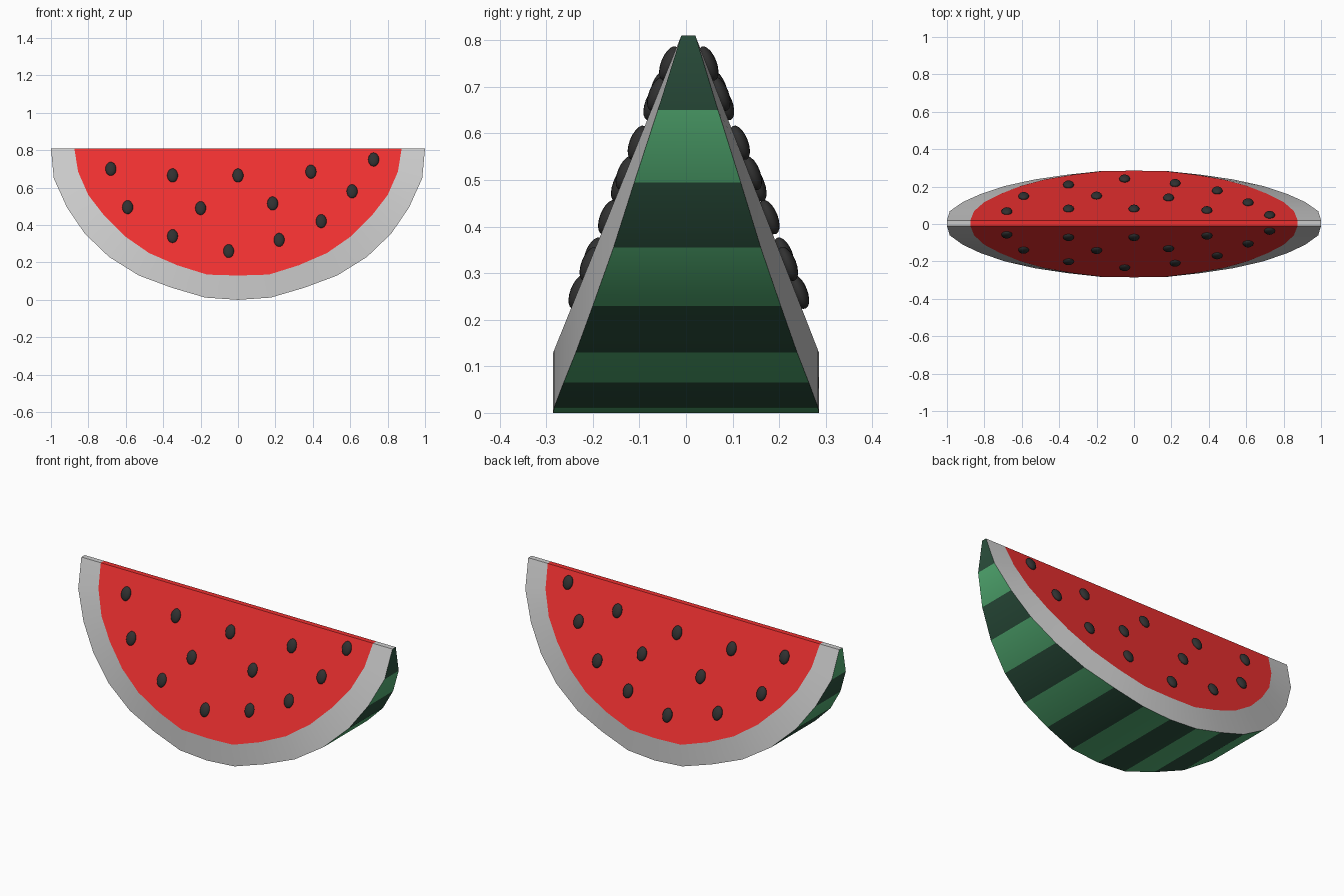
import bpy
import math

if "Cube" in bpy.data.objects:
    bpy.data.objects.remove(bpy.data.objects["Cube"])

# (outer x, outer z, inner x, inner z) at each rib, right tip down to the bottom
HALF = [(1.0, .81, .875, .81), (.985, .65, .855, .685), (.915, .495, .80, .56),
        (.82, .355, .715, .45), (.69, .23, .605, .34), (.53, .13, .475, .25),
        (.355, .065, .325, .185), (.175, .012, .165, .135), (0, 0, 0, .13)]
RIBS = HALF + [(-a, b, -c, d) for a, b, c, d in HALF[-2::-1]]
N = len(RIBS)
TOP = .81


def y_front(z):
    return -.01 - (TOP - z) * .4044


def y_back(z):
    return .02 + (TOP - z) * .39


def material(name, rgb):
    m = bpy.data.materials.new(name)
    m.diffuse_color = (*rgb, 1)
    m.use_nodes = True
    m.node_tree.nodes["Principled BSDF"].inputs["Base Color"].default_value = m.diffuse_color
    return m


def add_mesh(name, verts, faces, mats=()):
    me = bpy.data.meshes.new(name)
    me.from_pydata(verts, [], faces)
    for m in mats:
        me.materials.append(m)
    ob = bpy.data.objects.new(name, me)
    bpy.context.collection.objects.link(ob)
    return ob


def smooth(ob, angle):
    bpy.ops.object.select_all(action='DESELECT')
    ob.select_set(True)
    bpy.context.view_layer.objects.active = ob
    bpy.ops.object.shade_smooth_by_angle(angle=math.radians(angle))


red = material("flesh_red", (.85, .03, .03))
light = material("skin_light", (.09, .44, .18))
dark = material("skin_dark", (.026, .085, .05))
black = material("seed_black", (.03, .03, .03))

# Rib corner loops
in_f = [(c, y_front(d), d) for a, b, c, d in RIBS]
in_b = [(c, y_back(d), d) for a, b, c, d in RIBS]
out_f = [(a, y_front(d), b) for a, b, c, d in RIBS]
out_b = [(a, y_back(d), b) for a, b, c, d in RIBS]

# Red flesh: two flat cut faces and the narrow top strip
add_mesh("flesh", in_f + in_b,
         [list(range(N))[::-1], list(range(N, 2 * N)), [N - 1, 0, N, 2 * N - 1]], [red])

# Pale rind: border on both cut faces, plus the two tip caps
F, B, OF, OB = 0, N, 2 * N, 3 * N
faces = []
for k in range(N - 1):
    faces.append([F + k, F + k + 1, OF + k + 1, OF + k])
    faces.append([OB + k, OB + k + 1, B + k + 1, B + k])
e = N - 1
faces += [[F, OF, OB, B], [OF + e, F + e, B + e, OB + e]]
smooth(add_mesh("pale_rind", in_f + in_b + out_f + out_b, faces), 30)

# Striped outer skin
skin = add_mesh("striped_skin", out_f + out_b,
                [[k, k + 1, N + k + 1, N + k] for k in range(N - 1)], [dark, light])
for k, p in enumerate(skin.data.polygons):
    p.material_index = k % 2
smooth(skin, 30)

# Seeds on both cut faces
SEEDS = [(-.68, .70), (-.35, .665), (0, .665), (.39, .685), (.725, .75), (-.59, .495),
         (-.2, .49), (.185, .515), (.61, .58), (.445, .42), (-.35, .34), (.22, .32),
         (-.05, .26)]
bpy.ops.mesh.primitive_uv_sphere_add(segments=16, ring_count=10, radius=1)
first = bpy.context.object
first.data.materials.append(black)
smooth(first, 60)
for i, (x, z) in enumerate(SEEDS):
    for side in (-1, 1):
        ob = first if (i, side) == (0, -1) else first.copy()
        if ob is not first:
            bpy.context.collection.objects.link(ob)
        ob.name = f"seed_{'front' if side < 0 else 'back'}_{i + 1}"
        ob.location = (x, .006 + side * (.018 + (TOP - z) * .397), z)
        ob.rotation_euler = (side * .375, 0, 0)
        ob.scale = (.029, .018, .039)
